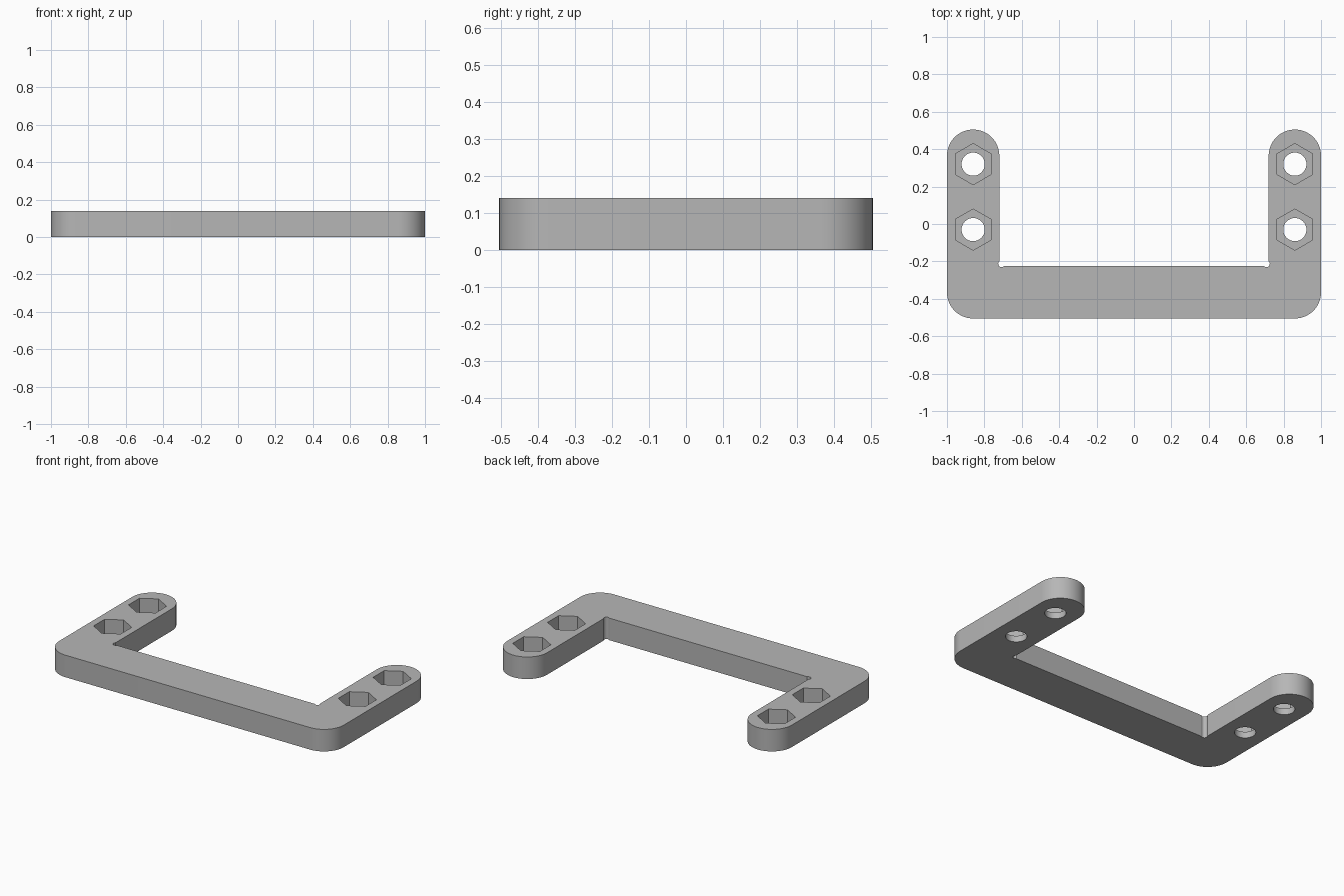
import bpy, bmesh
from math import cos, sin, radians

HEIGHT, ARM_X, ARM_R, HALF_Y = 0.14, 0.86, 0.14, 0.505
POCKET_FLOOR = 0.04

if "Cube" in bpy.data.objects:
    bpy.data.objects.remove(bpy.data.objects["Cube"])

grey = bpy.data.materials.new("grey")
grey.use_nodes = True
grey.diffuse_color = (0.47, 0.47, 0.47, 1)
grey.node_tree.nodes["Principled BSDF"].inputs["Base Color"].default_value = (0.47, 0.47, 0.47, 1)


def arc(cx, cy, r, start, end, steps):
    angles = [radians(start + (end - start) * i / steps) for i in range(steps + 1)]
    return [(cx + r * cos(a), cy + r * sin(a)) for a in angles]


def prism(name, outline, z0, z1):
    """Extrude a closed outline between two heights."""
    bm = bmesh.new()
    face = bm.faces.new([bm.verts.new((x, y, z0)) for x, y in outline])
    top = bmesh.ops.extrude_face_region(bm, geom=[face])["geom"]
    bmesh.ops.translate(bm, vec=(0, 0, z1 - z0),
                        verts=[v for v in top if isinstance(v, bmesh.types.BMVert)])
    bmesh.ops.recalc_face_normals(bm, faces=bm.faces)
    mesh = bpy.data.meshes.new(name)
    bm.to_mesh(mesh)
    bm.free()
    mesh.materials.append(grey)
    obj = bpy.data.objects.new(name, mesh)
    bpy.context.collection.objects.link(obj)
    return obj


# U-shaped bracket: rounded front corner, round arm tip, relieved inner corner
half = arc(ARM_X, ARM_R - HALF_Y, ARM_R, -90, 0, 16)
half += arc(ARM_X, HALF_Y - ARM_R, ARM_R, 0, 180, 32)
half += arc(0.708, -0.213, 0.018, 48, -138, 12)
bracket = prism("bracket", half + [(-x, y) for x, y in reversed(half)], 0, HEIGHT)

bpy.ops.object.select_all(action='DESELECT')
bpy.context.view_layer.objects.active = bracket
bracket.select_set(True)


def cut(outline, z0, z1):
    cutter = prism("cutter", outline, z0, z1)
    cutter.hide_render = True
    mod = bracket.modifiers.new("cut", 'BOOLEAN')
    mod.operation, mod.solver, mod.object = 'DIFFERENCE', 'EXACT', cutter
    bpy.ops.object.modifier_apply(modifier=mod.name)
    bpy.data.objects.remove(cutter)


# Bolt holes with hexagonal nut pockets on the upper side
for x in (-ARM_X, ARM_X):
    for y in (-0.03, 0.32):
        cut(arc(x, y, 0.062, 0, 360, 32)[:-1], -0.1, HEIGHT + 0.1)
        cut(arc(x, y, 0.11, 30, 390, 6)[:-1], POCKET_FLOOR, HEIGHT + 0.1)

bpy.ops.object.shade_smooth_by_angle(angle=radians(30))
